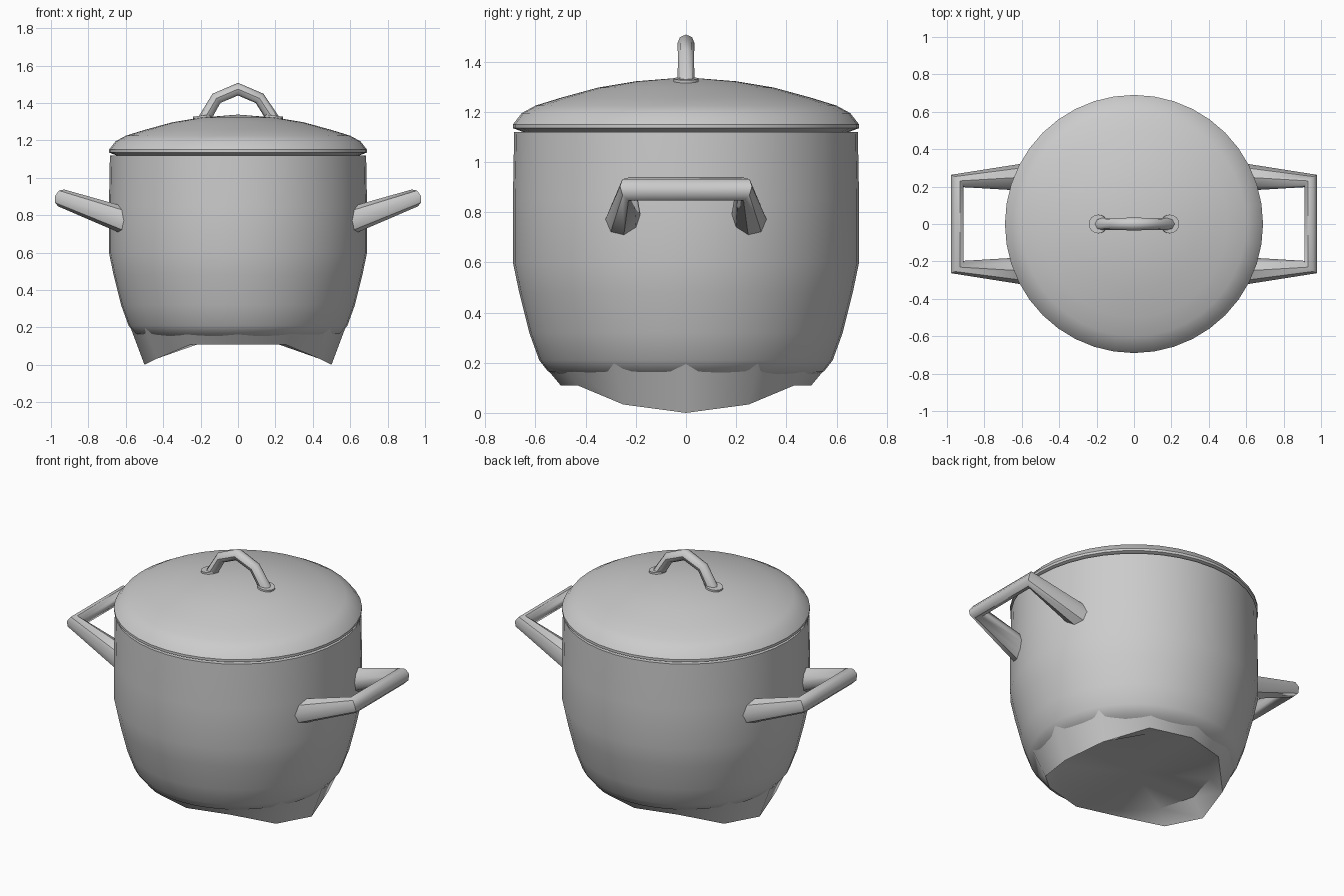
import bpy, bmesh
from math import sin, cos, pi, radians

if "Cube" in bpy.data.objects:
    bpy.data.objects.remove(bpy.data.objects["Cube"])


def finish(obj, angle=35):
    bpy.ops.object.select_all(action='DESELECT')
    obj.select_set(True)
    bpy.context.view_layer.objects.active = obj
    bpy.ops.object.shade_smooth_by_angle(angle=radians(angle))


def lathe(name, profile, sides, shape=None):
    """Revolve (radius, z) points about z; shape may displace each vertex."""
    bm = bmesh.new()
    rings = []
    for r, z in profile:
        if r == 0:
            rings.append([bm.verts.new((0, 0, z))] * sides)
        else:
            rings.append([bm.verts.new((r * cos(2 * pi * i / sides),
                                        r * sin(2 * pi * i / sides), z))
                          for i in range(sides)])
    for a, b in zip(rings, rings[1:]):
        for i in range(sides):
            j = (i + 1) % sides
            corners = list(dict.fromkeys((a[i], a[j], b[j], b[i])))
            bm.faces.new(corners)
    if shape:
        shape(rings)
    bmesh.ops.recalc_face_normals(bm, faces=bm.faces)
    mesh = bpy.data.meshes.new(name)
    bm.to_mesh(mesh)
    bm.free()
    obj = bpy.data.objects.new(name, mesh)
    bpy.context.collection.objects.link(obj)
    finish(obj)
    return obj


def tube(name, points, radii, depth):
    """Round bar with angular bends, converted to a mesh."""
    curve = bpy.data.curves.new(name, 'CURVE')
    curve.dimensions = '3D'
    curve.bevel_depth = depth
    curve.bevel_resolution = 2
    curve.use_fill_caps = True
    spline = curve.splines.new('POLY')
    spline.points.add(len(points) - 1)
    for p, co, r in zip(spline.points, points, radii):
        p.co = (*co, 1)
        p.radius = r
    obj = bpy.data.objects.new(name, curve)
    bpy.context.collection.objects.link(obj)
    bpy.ops.object.select_all(action='DESELECT')
    obj.select_set(True)
    bpy.context.view_layer.objects.active = obj
    bpy.ops.object.convert(target='MESH')
    obj = bpy.context.object
    finish(obj, 45)
    return obj


# Pot body with a thin wall
lathe("pot_body", [(0, .13), (.45, .13), (.55, .165), (.585, .21), (.625, .32),
                   (.665, .48), (.69, .6), (.69, .85), (.685, 1.12),
                   (.655, 1.12), (.655, .6), (.56, .24), (0, .2)], 40)


# Angular base whose left and right corners drop to points on the ground
def drop_points(rings):
    for v in rings[1]:
        v.co.z -= max(0, abs(v.co.x) - .28) / .22 * .11


lathe("pot_base", [(.575, .2), (.5, .11), (.43, .11), (0, .11)], 12, drop_points)

# Domed lid with an overhanging rim
lathe("lid", [(0, 1.12), (.65, 1.12), (.69, 1.135), (.69, 1.15), (.655, 1.195),
              (.6, 1.225), (.5, 1.256), (.35, 1.297), (.2, 1.322), (0, 1.338)], 40)

# Side handles
for side, label in ((1, "right"), (-1, "left")):
    tube(label + "_handle",
         [(side * .60, -.25, .77), (side * .945, -.23, .892),
          (side * .945, .23, .892), (side * .60, .25, .77)],
         [1.5, 1, 1, 1.5], .048)

# Arched lid grip and its round feet
tube("lid_grip", [(-.2, 0, 1.28), (-.115, 0, 1.425), (0, 0, 1.474),
                  (.115, 0, 1.425), (.21, 0, 1.28)], [1, .95, 1, .95, 1], .034)
for side, label in ((1, "right"), (-1, "left")):
    bpy.ops.mesh.primitive_cylinder_add(vertices=16, radius=.05, depth=.03,
                                        location=(side * .19, 0, 1.318),
                                        rotation=(0, side * .13, 0))
    foot = bpy.context.object
    foot.name = label + "_grip_foot"
    finish(foot)
